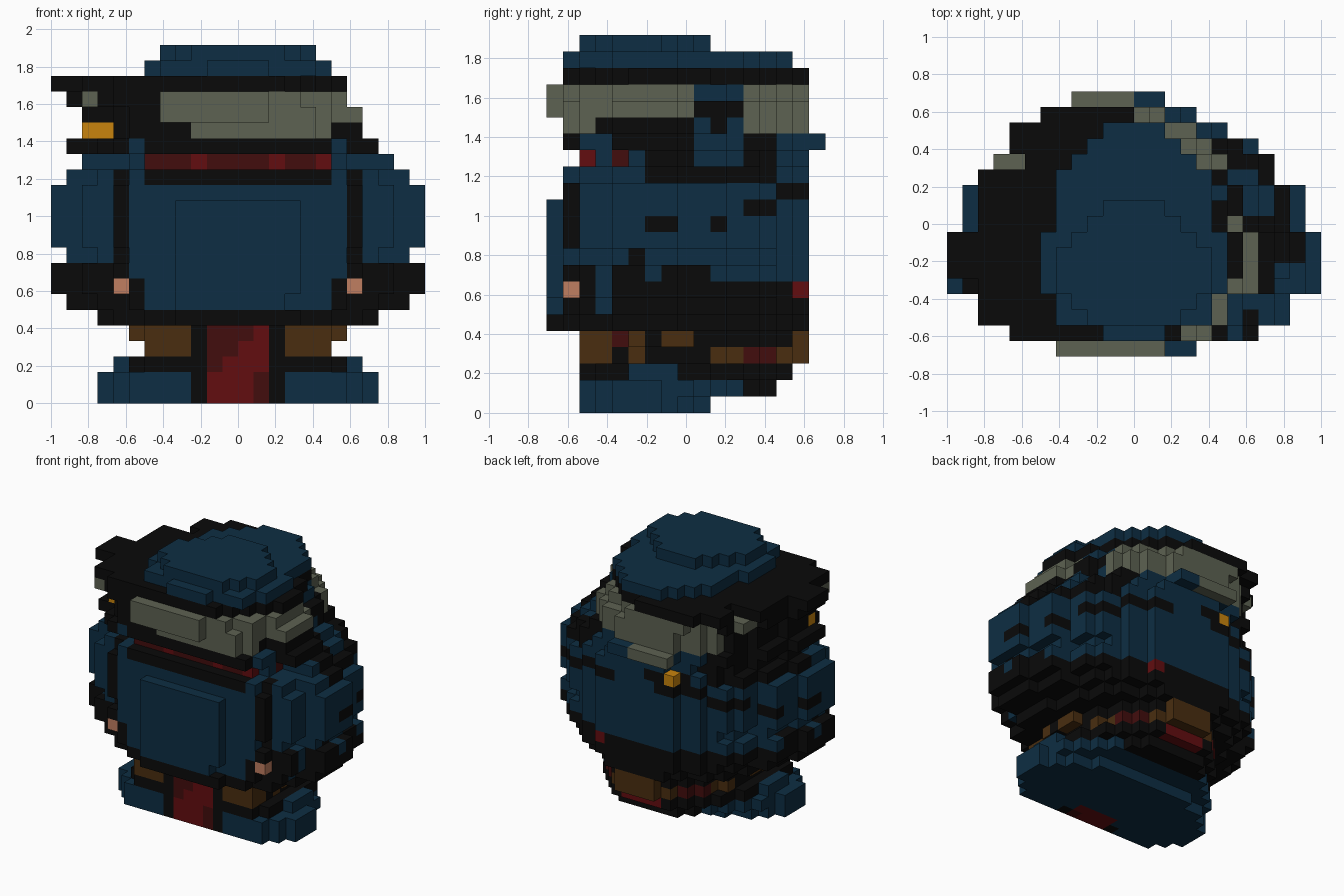
import bpy, bmesh

cube = bpy.data.objects.get("Cube")
if cube:
    bpy.data.objects.remove(cube, do_unlink=True)

UNIT = 1 / 12                       # edge of one block
COLOURS = {
    "navy": (0.004, 0.027, 0.056), "black": (0.003, 0.003, 0.003),
    "grey": (0.110, 0.122, 0.084), "orange": (0.58, 0.23, 0.004),
    "peach": (0.53, 0.21, 0.12), "brown": (0.068, 0.027, 0.005),
    "red": (0.123, 0.004, 0.005), "dark_red": (0.055, 0.004, 0.004),
}
# half widths of the round body plan, row by row from front to back
PLAN = [8, 10, 10, 12, 12, 12, 12, 11, 11, 11, 9, 9, 8, 6, 4]
blocks = {}                         # (i, j, k) -> (part, colour)


def rows(part, colour, k, first, halves, centre=12):
    """Fill one layer from a list of half widths."""
    for j, h in enumerate(halves, first):
        for i in range(round(centre - h), round(centre + h)):
            blocks[i, j, k] = (part, colour)


def ring(part, colour, k, half, centre=12, first=1):
    """Fill one layer with the body plan scaled to a half width."""
    rows(part, colour, k, first, [h * half / 12 for h in PLAN[first - 1:]], centre)


def box(part, colour, i, j, k, add=False):
    """Recolour existing blocks in inclusive ranges, or add new ones."""
    for x in range(i[0], i[1] + 1):
        for y in range(j[0], j[1] + 1):
            for z in range(k[0], k[1] + 1):
                if add or (x, y, z) in blocks:
                    blocks[x, y, z] = (part, colour)


def both(part, colour, i, j, k, add=False):
    """Same as box, mirrored to the other side."""
    box(part, colour, i, j, k, add)
    box(part, colour, (23 - i[1], 23 - i[0]), j, k, add)


ALL = (0, 23)

# feet
rows("feet", "navy", 0, 2, [7, 8, 9, 9, 9, 8, 7, 5])
rows("feet", "navy", 1, 2, [7, 8, 9, 9, 9, 8, 8, 7, 6, 5, 4, 3])
rows("ankles", "black", 2, 2, [6, 7, 7, 8, 8, 8, 7, 7, 6, 6, 5, 4, 3])
both("feet", "navy", (0, 4), (2, 14), (2, 2))
box("ankles", "black", ALL, (12, 13), (1, 1))
box("rear_cloth", "red", (10, 13), (13, 14), (2, 2))

# belt
rows("belt", "brown", 3, 2, [6, 6, 6, 6, 6, 6, 6, 6, 6, 5, 5, 4, 3, 2])
rows("belt", "brown", 4, 2, [6, 6, 6, 7, 7, 7, 7, 6, 6, 5, 5, 4, 3, 2])
box("belt_shadow", "black", ALL, (9, 13), (4, 4))
both("belt_shadow", "black", (0, 9), (14, 15), (4, 4))
box("belt_shadow", "black", ALL, (6, 6), (4, 4))
box("belt_shadow", "black", ALL, (6, 9), (3, 3))
box("belt_shadow", "black", ALL, (4, 4), (3, 3))
both("belt_trim", "dark_red", (6, 6), (4, 4), (4, 4))
box("belt_trim", "dark_red", ALL, (12, 13), (3, 3))

# hanging front cloth
box("cloth_edge", "black", (9, 14), (2, 2), (0, 4), True)
box("cloth", "red", (10, 13), (2, 3), (0, 4), True)
for k in (2, 3, 4):
    box("cloth_fold", "dark_red", (10, 8 + k), (2, 2), (k, k))
box("cloth_fold", "dark_red", (13, 13), (2, 2), (0, 1))

# round body
for k, half in enumerate([9, 11, 12, 12, 11, 12, 12, 12, 12, 11], 5):
    if k < 9:
        ring("lower_body", "black", k, half)
    elif k < 14:
        ring("body", "navy", k, half)
    else:
        ring("collar", "black", k, half)
rows("collar", "black", 15, 2, [6, 7, 7, 10, 10, 10, 9, 9, 9, 8, 8, 7, 5, 3])
both("collar", "black", (3, 8), (11, 12), (14, 14), True)
box("body", "navy", ALL, (10, 15), (8, 8))
both("body", "navy", (0, 4), (3, 3), (6, 8))
both("body", "navy", (0, 4), (6, 6), (8, 8))
both("body", "navy", (0, 5), (1, 5), (14, 15))
box("body", "navy", ALL, (14, 15), (14, 15))
both("neck_side", "dark_red", (5, 5), (4, 4), (15, 15))

# dark seams on the sides and back
for j, k in (((6, 7), 11), ((10, 10), 11), ((12, 13), 12), ((5, 5), 9)):
    both("body_seam", "black", (0, 5), j, (k, k))
both("body_seam", "black", (6, 9), (14, 15), (13, 13))
box("body_seam", "black", (7, 10), (14, 15), (14, 14))
box("back_button", "red", (15, 15), (15, 15), (7, 7))

# front panel, straps and studs
both("strap", "black", (4, 4), (1, 2), (9, 14))
box("front_panel", "navy", (5, 18), (1, 1), (8, 13), True)
box("front_panel", "navy", (6, 17), (1, 1), (6, 7), True)
box("raised_panel", "navy", (8, 15), (0, 0), (7, 12), True)
box("raised_panel", "navy", (8, 14), (0, 0), (6, 6), True)
box("panel_sill", "black", (8, 15), (0, 0), (5, 5), True)
both("stud", "peach", (4, 4), (1, 1), (7, 7), True)

# head
ring("head", "black", 16, 10, 11)
ring("head", "black", 17, 9, 11)
ring("head", "black", 18, 9, 11)
ring("head", "black", 19, 9, 10)
box("nape", "navy", ALL, (14, 15), (16, 16))
both("strap_top", "navy", (5, 5), (1, 3), (14, 16))

# neck strip
box("neck_strip", "dark_red", (6, 17), (2, 2), (15, 15))
for i in (9, 14, 17):
    box("neck_strip_light", "red", (i, i), (2, 2), (15, 15))

# grey band around the head
box("head_band", "grey", (9, 17), (1, 2), (17, 17))
box("head_band", "grey", (8, 19), (1, 8), (18, 18))
box("head_band", "grey", (7, 18), (1, 8), (19, 19))
box("head_band", "grey", (7, 13), (0, 0), (18, 19), True)
box("head_band", "grey", (5, 18), (12, 15), (17, 19))
box("head_band", "grey", (8, 11), (16, 16), (16, 16), True)
box("nape", "navy", (12, 13), (16, 16), (16, 16), True)
box("head_band", "grey", (2, 4), (11, 12), (19, 19))
box("head_band", "grey", (2, 2), (2, 3), (19, 19))

# ear patch
box("ear", "navy", (15, 21), (9, 11), (15, 17))
box("ear", "navy", (15, 21), (9, 11), (19, 19))
box("ear_gap", "black", (15, 21), (10, 10), (17, 17))

# eyes
box("front_eye", "orange", (2, 3), (4, 4), (17, 17))
box("back_eye", "orange", (8, 8), (15, 15), (14, 14), True)

# lopsided brim, as first and last block of each row
LEFT = [4, 2, 2, 2, 0, 0, 0, 2, 2, 2, 2, 5, 4, 4, 6]
RIGHT = [14, 15, 16, 17, 18, 18, 18, 17, 17, 16, 16, 15, 14, 13, 11]
for j, span in enumerate(zip(LEFT, RIGHT), 1):
    box("brim", "black", span, (j, j), (20, 20), True)

# cap
rows("cap", "navy", 21, 1, [2, 5, 5, 6, 6, 6, 6, 5, 5, 5, 5, 4, 3, 2])
rows("cap_top", "navy", 22, 2, [3, 4, 5, 5, 5, 4, 3, 2])


def material(name):
    mat = bpy.data.materials.new(name)
    mat.use_nodes = True
    rgba = (*COLOURS[name], 1)
    mat.diffuse_color = rgba
    mat.roughness = 1
    mat.specular_intensity = 0
    shader = mat.node_tree.nodes["Principled BSDF"]
    shader.inputs["Base Color"].default_value = rgba
    shader.inputs["Roughness"].default_value = 1
    shader.inputs["Specular IOR Level"].default_value = 0
    return mat


materials = {name: material(name) for name in COLOURS}


def build(part, colour):
    """Make one object from the exposed sides of a part's blocks."""
    bm = bmesh.new()
    verts = {}

    def vert(p):
        if p not in verts:
            verts[p] = bm.verts.new(((p[0] - 12) * UNIT, (p[1] - 8.5) * UNIT, p[2] * UNIT))
        return verts[p]

    for cell in [c for c, v in blocks.items() if v == (part, colour)]:
        for axis in range(3):
            for side in (0, 1):
                near = list(cell)
                near[axis] += 2 * side - 1
                if tuple(near) in blocks:
                    continue
                corners = []
                for u, v in ((0, 0), (1, 0), (1, 1), (0, 1)):
                    p = list(cell)
                    p[axis] += side
                    p[(axis + 1) % 3] += u
                    p[(axis + 2) % 3] += v
                    corners.append(vert(tuple(p)))
                bm.faces.new(corners if side else corners[::-1])
    if bm.faces:
        mesh = bpy.data.meshes.new(part)
        bm.to_mesh(mesh)
        mesh.materials.append(materials[colour])
        bpy.context.collection.objects.link(bpy.data.objects.new(part, mesh))
    bm.free()


for part, colour in sorted(set(blocks.values())):
    build(part, colour)
